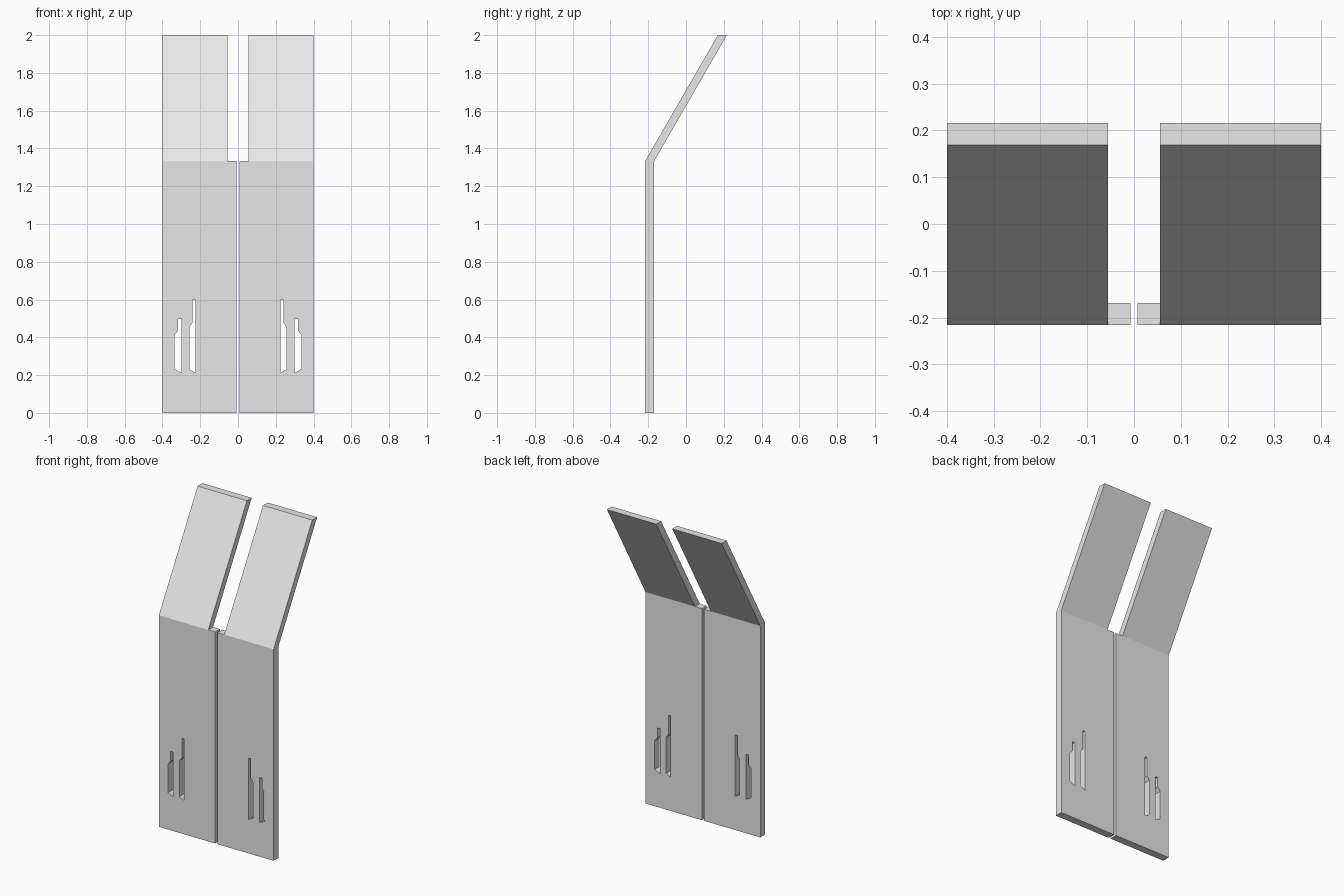
import bpy
import bmesh
from mathutils import Vector

default = bpy.data.objects.get("Cube")
if default:
    bpy.data.objects.remove(default, do_unlink=True)

FRONT, THICK = -0.2165, 0.048
BEND, TOP = 1.333, 2.0
INNER, LEAF_INNER, OUTER = 0.0075, 0.056, 0.4
LEAN = Vector((0, 0.385, TOP - BEND))

grey = bpy.data.materials.new("plain grey")
grey.use_nodes = True
colour = (0.8, 0.8, 0.8, 1)
grey.diffuse_color = colour
grey.node_tree.nodes["Principled BSDF"].inputs["Base Color"].default_value = colour


def slot(left, neck, right, top, shoulder, low, bottom):
    """Outline of a through slot with a narrow neck and a slanted foot."""
    return [(left, bottom), (right, low), (right, shoulder),
            (neck, shoulder + 0.022), (neck, top), (left, top)]


def add_loop(bm, points):
    verts = [bm.verts.new((x, FRONT, z)) for x, z in points]
    return [bm.edges.new((v, verts[i - 1])) for i, v in enumerate(verts)]


def build_panel(name, side):
    bm = bmesh.new()
    # Upright plate pierced by two slots
    outline = [(INNER, 0), (OUTER, 0), (OUTER, BEND),
               (LEAF_INNER, BEND), (INNER, BEND)]
    slots = [slot(0.225, 0.24, 0.256, 0.6, 0.456, 0.229, 0.213),
             slot(0.3, 0.318, 0.336, 0.498, 0.413, 0.232, 0.213)]
    edges = []
    for points in [outline] + slots:
        edges += add_loop(bm, points)
    bmesh.ops.triangle_fill(bm, edges=edges, use_beauty=True,
                            normal=(0, -1, 0))
    plate = bmesh.ops.extrude_face_region(bm, geom=bm.faces[:])
    moved = [g for g in plate["geom"] if isinstance(g, bmesh.types.BMVert)]
    bmesh.ops.translate(bm, verts=moved, vec=(0, THICK, 0))

    # Leaning leaf drawn out of the wide part of the top edge
    rim = [f for f in bm.faces
           if all(abs(v.co.z - BEND) < 0.001 for v in f.verts)
           and f.calc_center_median().x > LEAF_INNER]
    leaf = bmesh.ops.extrude_discrete_faces(bm, faces=rim)["faces"]
    bmesh.ops.translate(bm, verts=leaf[0].verts[:], vec=LEAN)

    # Opposite panel is the mirror image
    for v in bm.verts:
        v.co.x *= side
    bmesh.ops.recalc_face_normals(bm, faces=bm.faces[:])
    mesh = bpy.data.meshes.new(name)
    bm.to_mesh(mesh)
    bm.free()
    mesh.materials.append(grey)
    obj = bpy.data.objects.new(name, mesh)
    bpy.context.collection.objects.link(obj)


build_panel("left_panel", 1)
build_panel("right_panel", -1)
